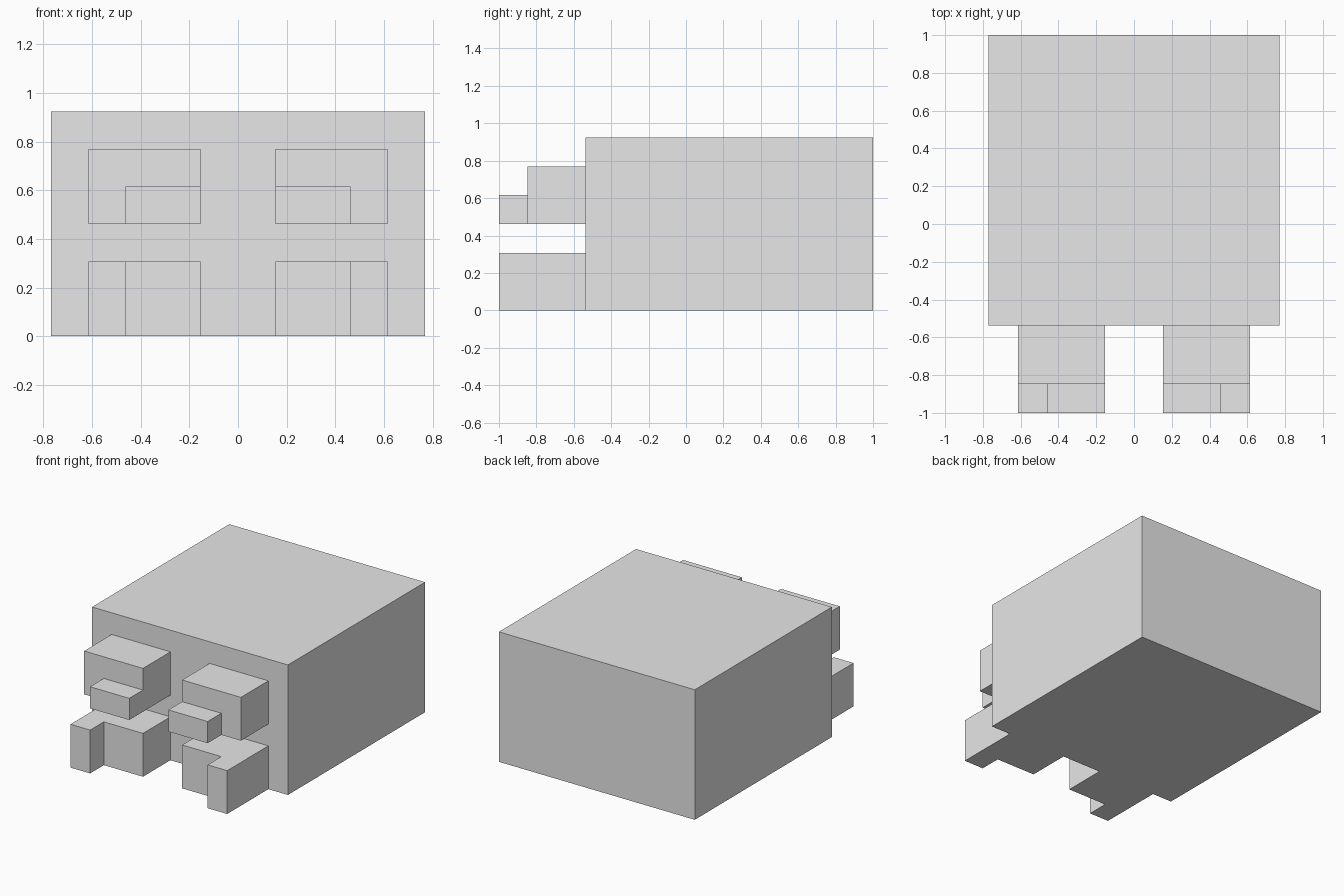
import bpy
import bmesh

cube = bpy.data.objects.get("Cube")
if cube:
    bpy.data.objects.remove(cube, do_unlink=True)

U = 2 / 13  # one block unit: the model is 13 units long

grey = bpy.data.materials.new("light_grey")
grey.use_nodes = True
colour = (0.8, 0.8, 0.8, 1)
grey.diffuse_color = colour
grey.node_tree.nodes["Principled BSDF"].inputs["Base Color"].default_value = colour


def add_object(name, bm):
    mesh = bpy.data.meshes.new(name)
    bmesh.ops.recalc_face_normals(bm, faces=bm.faces)
    bm.to_mesh(mesh)
    bm.free()
    mesh.materials.append(grey)
    obj = bpy.data.objects.new(name, mesh)
    bpy.context.collection.objects.link(obj)


def box(name, x, y, z):
    """Box spanning the given ranges, in block units."""
    bm = bmesh.new()
    bmesh.ops.create_cube(bm, size=1)
    for v in bm.verts:
        v.co = [r[int(c > 0)] * U for c, r in zip(v.co, (x, y, z))]
    add_object(name, bm)


def extruded_outline(name, outline, z):
    """Plan outline in block units, raised between two heights."""
    bm = bmesh.new()
    face = bm.faces.new([bm.verts.new((x * U, y * U, z[0] * U)) for x, y in outline])
    top = bmesh.ops.extrude_face_region(bm, geom=[face], use_keep_orig=True)["geom"]
    for v in top:
        if isinstance(v, bmesh.types.BMVert):
            v.co.z = z[1] * U
    add_object(name, bm)


# Main block
FRONT = -3.5
box("body", (-5, 5), (FRONT, 6.5), (0, 6))

# Mirrored front blocks: upper block with inner step, lower L-shaped foot
for side, s in (("left", 1), ("right", -1)):
    def span(a, b):
        return sorted((a * s, b * s))

    box(side + "_upper_block", span(1, 4), (-5.5, FRONT), (3, 5))
    box(side + "_upper_step", span(1, 3), (-6.5, -5.5), (3, 4))
    foot = [(1, FRONT), (1, -5.5), (3, -5.5), (3, -6.5), (4, -6.5), (4, FRONT)]
    extruded_outline(side + "_foot", [(x * s, y) for x, y in foot], (0, 2))
